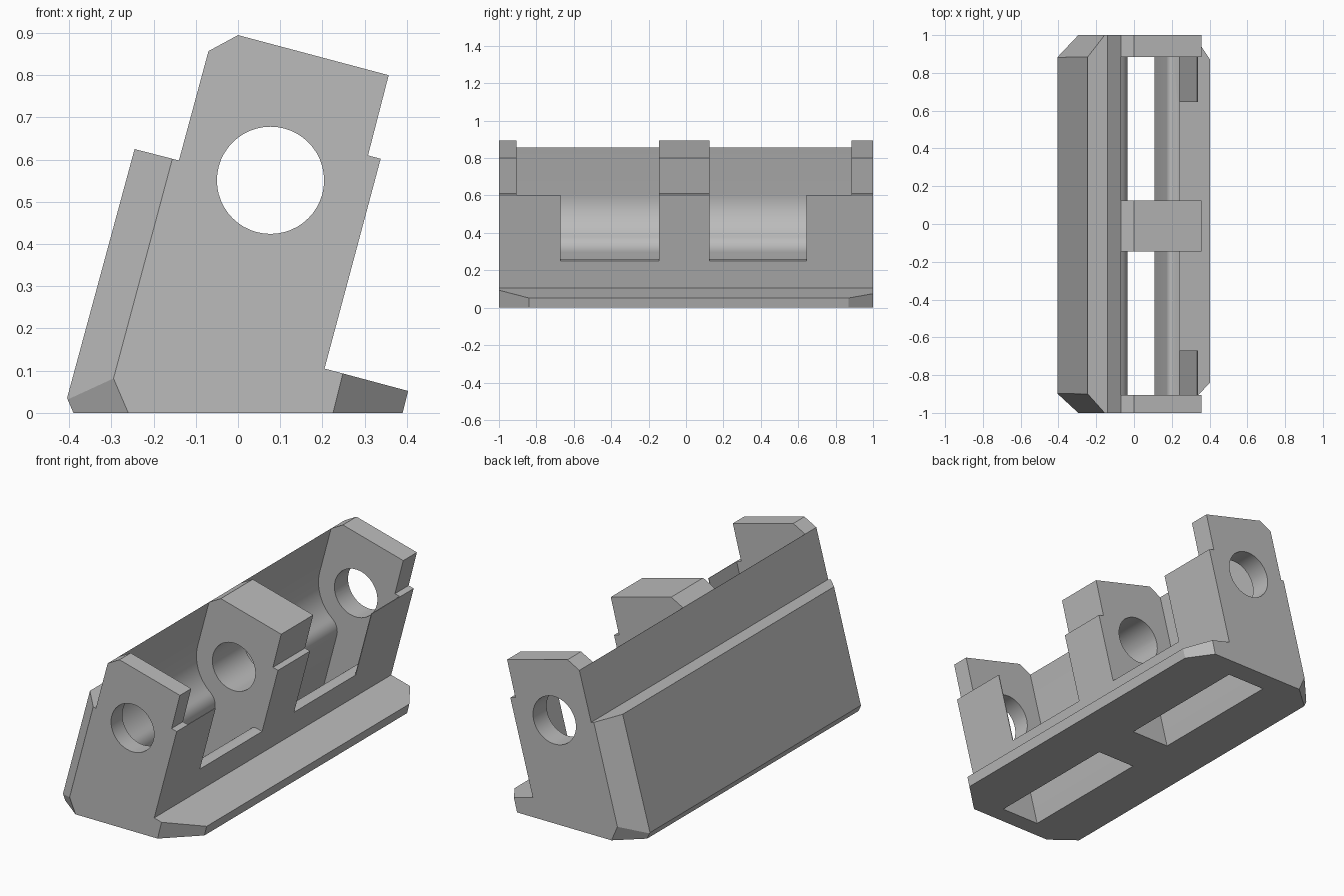
import bpy, bmesh
from math import sin, cos, radians
from mathutils import Vector

cube = bpy.data.objects.get("Cube")
if cube:
    bpy.data.objects.remove(cube, do_unlink=True)

TILT = radians(15)

grey = bpy.data.materials.new("plain grey")
grey.use_nodes = True
grey.diffuse_color = (0.5, 0.5, 0.5, 1)
grey.node_tree.nodes["Principled BSDF"].inputs["Base Color"].default_value = grey.diffuse_color


def lean(u, v):
    """Leaning bracket coordinates to upright x, z."""
    return u * cos(TILT) + v * sin(TILT), v * cos(TILT) - u * sin(TILT)


def arc(cu, cv, r, start, end, steps):
    angles = [radians(start + (end - start) * i / steps) for i in range(steps + 1)]
    return [(cu + r * cos(a), cv + r * sin(a)) for a in angles]


def prism(name, outline, y0, y1, planes=()):
    """Extrude an x-z outline along y, then slice off corners."""
    bm = bmesh.new()
    face = bm.faces.new([bm.verts.new((x, y0, z)) for x, z in outline])
    ext = bmesh.ops.extrude_face_region(bm, geom=[face])
    moved = [g for g in ext["geom"] if isinstance(g, bmesh.types.BMVert)]
    bmesh.ops.translate(bm, verts=moved, vec=(0, y1 - y0, 0))
    for a, b, c in planes:
        a, b, c = Vector(a), Vector(b), Vector(c)
        normal = (b - a).cross(c - a)
        if normal.dot(a - Vector((0, 0, 0.3))) < 0:
            normal.negate()
        cut = bmesh.ops.bisect_plane(bm, geom=bm.verts[:] + bm.edges[:] + bm.faces[:],
                                     plane_co=a, plane_no=normal, clear_outer=True)
        rim = [g for g in cut["geom_cut"] if isinstance(g, bmesh.types.BMEdge)]
        bmesh.ops.holes_fill(bm, edges=rim, sides=0)
    bmesh.ops.recalc_face_normals(bm, faces=bm.faces)
    mesh = bpy.data.meshes.new(name)
    bm.to_mesh(mesh)
    bm.free()
    mesh.materials.append(grey)
    obj = bpy.data.objects.new(name, mesh)
    bpy.context.collection.objects.link(obj)
    return obj


# Corner slices: leaning rear corners, their lower bevels, and the foot corners
slices = []
for side, rear in ((-1, 0.9), (1, 0.885)):
    low, high = lean(-0.398, 0), lean(-0.398, 0.5)
    end = lean(-0.306, 0)
    slices.append(((low[0], side * rear, low[1]), (high[0], side * rear, high[1]),
                   (end[0], side, end[1])))
    slices.append(((-0.39, side * rear, 0), (-0.405, side * rear, 0.035), (-0.26, side, 0)))
slices.append(((0.39, -0.84, 0), (0.403, -0.84, 0.052), (0.225, -1, 0)))
slices.append(((0.39, 0.87, 0), (0.403, 0.87, 0.052), (0.317, 1, 0.075)))

# Bracket body
body_outline = [(-0.39, 0), (-0.405, 0.035), (-0.245, 0.625), (-0.14, 0.598),
                (-0.07, 0.857), (0, 0.895), (0.357, 0.80), (0.308, 0.61),
                (0.338, 0.602), (0.205, 0.105), (0.403, 0.052), (0.39, 0)]
body = prism("hinge_bracket", body_outline, -1, 1, slices)

# Pocket section: round cove at the rear, slot through the floor, thin front skin
pocket = [(-0.289, 1.2), *arc(-0.068, 0.551, 0.221, 180, 245.9, 14),
          *arc(-0.191, 0.276, 0.08, 65.9, 0, 10)[1:],
          (-0.111, -0.3), (0.106, -0.3),
          *arc(0.136, 0.275, 0.03, 180, 90, 6), (0.167, 0.305), (0.167, 1.2)]
window = [(0.15, 0.305), (0.3, 0.305), (0.3, 0.9), (0.15, 0.9)]

cutters = [prism("pin_hole_cutter", arc(0.077, 0.551, 0.127, 0, 352.5, 47), -1.2, 1.2)]
for label, section, spans in (
        ("pocket", pocket, ((-0.905, -0.145), (0.125, 0.885))),
        ("window", window, ((-0.67, -0.145), (0.125, 0.645)))):
    for y0, y1 in spans:
        cutters.append(prism(label + "_cutter", [lean(*p) for p in section], y0, y1))

# Cut the pockets, windows and pin hole
bpy.ops.object.select_all(action="DESELECT")
body.select_set(True)
bpy.context.view_layer.objects.active = body
for cutter in cutters:
    cutter.hide_render = True
    mod = body.modifiers.new(cutter.name, "BOOLEAN")
    mod.operation = "DIFFERENCE"
    mod.solver = "EXACT"
    mod.object = cutter
    bpy.ops.object.modifier_apply(modifier=mod.name)
    bpy.data.objects.remove(cutter, do_unlink=True)

bpy.ops.object.shade_smooth_by_angle(angle=radians(25))
